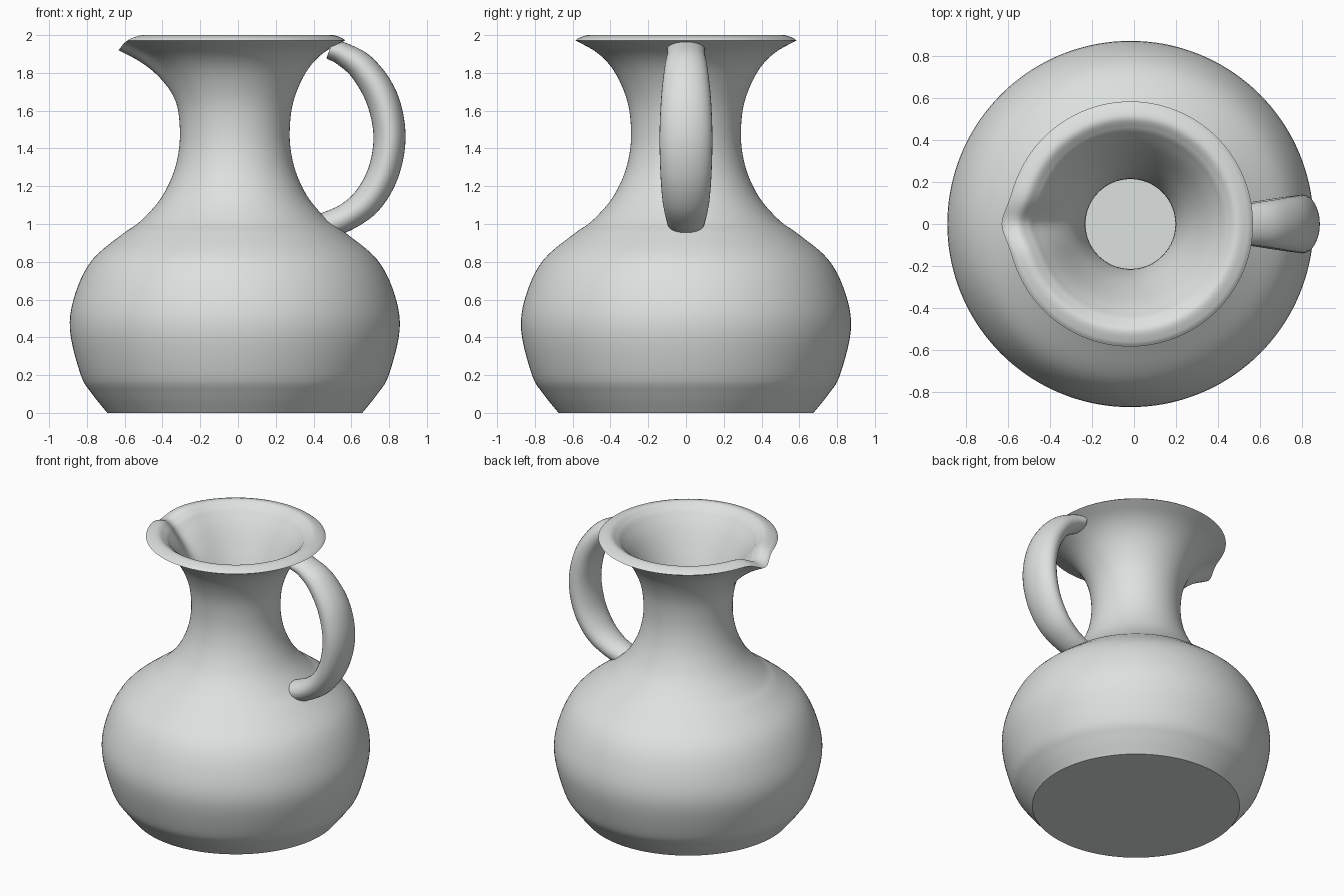
import bpy, bmesh, math
from mathutils import Vector

if "Cube" in bpy.data.objects:
    bpy.data.objects.remove(bpy.data.objects["Cube"])

CX = -0.017  # axis of the jug body

clay = bpy.data.materials.new("pale grey clay")
clay.diffuse_color = (0.72, 0.75, 0.74, 1)
clay.use_nodes = True
clay.node_tree.nodes["Principled BSDF"].inputs["Base Color"].default_value = clay.diffuse_color


def smooth_path(pts, n):
    """Catmull-Rom curve through points of any dimension."""
    p = [Vector(q) for q in pts]
    p = [2 * p[0] - p[1]] + p + [2 * p[-1] - p[-2]]
    out = []
    for i in range(1, len(p) - 2):
        a, b, c, d = p[i - 1:i + 3]
        for k in range(n):
            t = k / n
            out.append(0.5 * (2 * b + (c - a) * t + (2 * a - 5 * b + 4 * c - d) * t ** 2
                              + (3 * b - a - 3 * c + d) * t ** 3))
    out.append(p[-2])
    return out


def finish(bm, name, angle):
    bmesh.ops.recalc_face_normals(bm, faces=bm.faces)
    me = bpy.data.meshes.new(name)
    bm.to_mesh(me)
    bm.free()
    me.materials.append(clay)
    ob = bpy.data.objects.new(name, me)
    bpy.context.collection.objects.link(ob)
    bpy.ops.object.select_all(action='DESELECT')
    ob.select_set(True)
    bpy.context.view_layer.objects.active = ob
    bpy.ops.object.shade_smooth_by_angle(angle=math.radians(angle))
    return ob


def loft(bm, rings, closed_ends):
    rows = [[bm.verts.new(co) for co in r] for r in rings]
    n = len(rows[0])
    for a, b in zip(rows, rows[1:]):
        for i in range(n):
            j = (i + 1) % n
            bm.faces.new((a[i], a[j], b[j], b[i]))
    if closed_ends:
        bm.faces.new(rows[0])
        bm.faces.new(rows[-1])


# Jug body: outer wall, rounded rim, inner wall, as (radius, height)
outer = [(0.675, 0), (0.755, 0.1), (0.815, 0.2), (0.873, 0.44), (0.845, 0.63),
         (0.755, 0.81), (0.59, 0.95), (0.505, 1.01), (0.41, 1.11), (0.35, 1.21),
         (0.31, 1.32), (0.291, 1.45), (0.30, 1.6), (0.335, 1.72), (0.395, 1.83),
         (0.475, 1.91), (0.585, 1.972)]
rim = [(0.585, 1.972), (0.56, 1.988), (0.505, 2.0), (0.45, 1.965)]
inner = [(0.45, 1.965), (0.38, 1.87), (0.31, 1.74), (0.25, 1.6), (0.215, 1.45),
         (0.235, 1.3), (0.33, 1.12), (0.50, 0.93), (0.68, 0.78), (0.775, 0.6),
         (0.80, 0.44), (0.74, 0.2), (0.64, 0.07)]
profile = smooth_path(outer, 5)[:-1] + smooth_path(rim, 5)[:-1] + smooth_path(inner, 5)

SEG = 144
rings = []
for r, z in profile:
    ring = []
    for i in range(SEG):
        a = 2 * math.pi * i / SEG
        x, y = r * math.cos(a), r * math.sin(a)
        dx = dz = 0
        # Pouring lip: pull the rim out and down near the -x side
        if z > 1.6 and x < 0:
            h = min(1, (z - 1.6) / 0.36)
            w = math.exp(-(y / 0.085) ** 2) * h * h * (3 - 2 * h)
            dx, dz = -0.03 * w, -0.052 * w
        ring.append((CX + x + dx, y, z + dz))
    rings.append(ring)
bm = bmesh.new()
loft(bm, rings, True)
finish(bm, "jug_body", 40)

# Handle: (x, z, half thickness, half width) along its centre line
path = smooth_path([(0.485, 1.925, 0.052, 0.10), (0.56, 1.897, 0.062, 0.10),
                    (0.665, 1.82, 0.076, 0.115), (0.762, 1.665, 0.085, 0.132),
                    (0.802, 1.47, 0.085, 0.14), (0.772, 1.28, 0.083, 0.136),
                    (0.69, 1.13, 0.08, 0.125), (0.58, 1.04, 0.073, 0.108),
                    (0.45, 0.985, 0.07, 0.09)], 8)
rings = []
for i, p in enumerate(path):
    q0, q1 = path[max(i - 1, 0)], path[min(i + 1, len(path) - 1)]
    t = Vector((q1[0] - q0[0], q1[1] - q0[1])).normalized()
    nx, nz = -t.y, t.x
    ring = []
    for k in range(32):
        a = 2 * math.pi * k / 32
        u, v = p[2] * math.cos(a), p[3] * math.sin(a)
        ring.append((p[0] + nx * u, v, p[1] + nz * u))
    rings.append(ring)
bm = bmesh.new()
loft(bm, rings, True)
finish(bm, "handle", 50)
